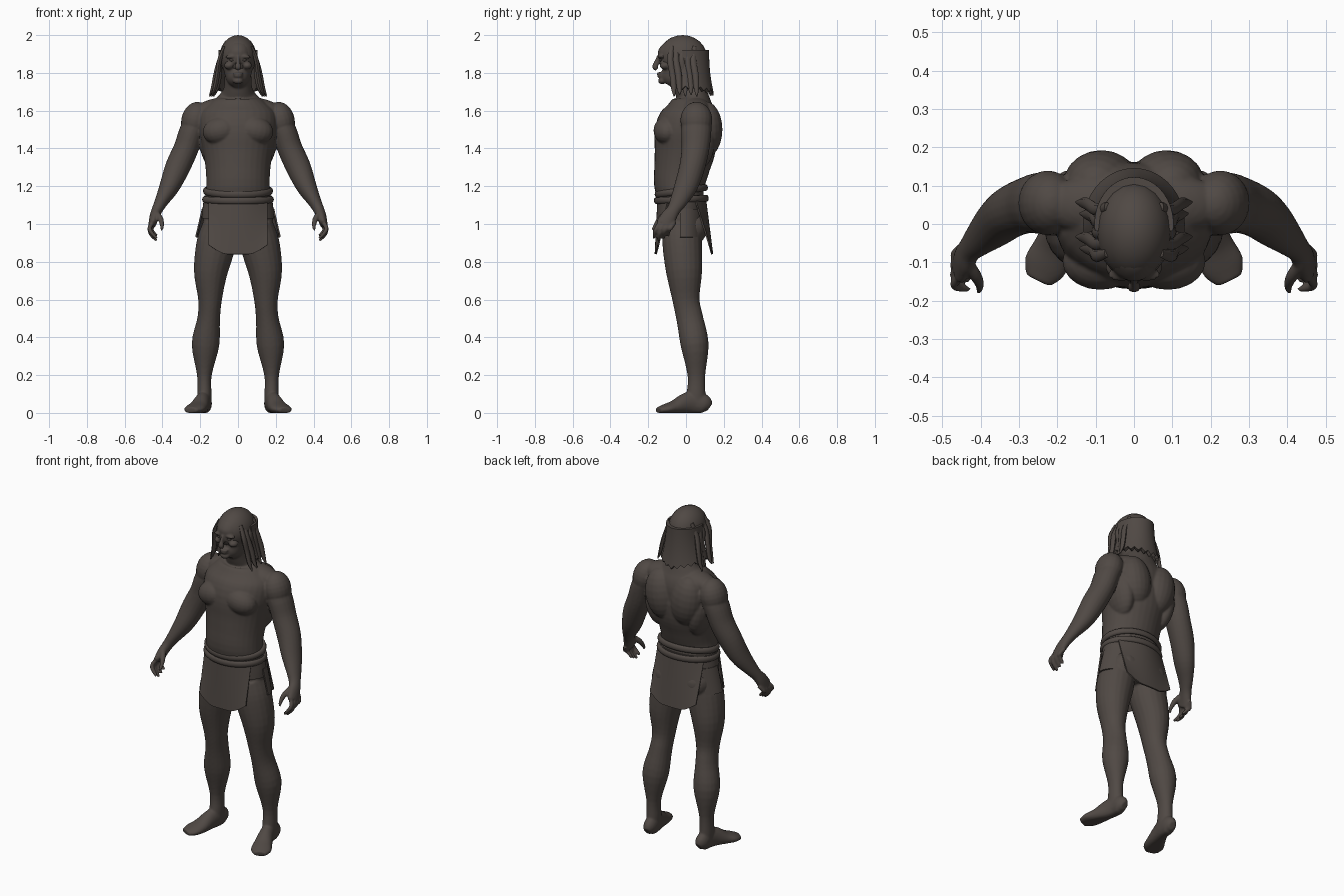
import bpy, bmesh, math
from mathutils import Vector, Matrix

if "Cube" in bpy.data.objects:
    bpy.data.objects.remove(bpy.data.objects["Cube"])

mat = bpy.data.materials.new("dark umber")
mat.use_nodes = True
COLOUR = (0.08, 0.066, 0.058, 1)
mat.diffuse_color = COLOUR
mat.node_tree.nodes["Principled BSDF"].inputs["Base Color"].default_value = COLOUR
X, Y, Z = Vector((1, 0, 0)), Vector((0, 1, 0)), Vector((0, 0, 1))


def spline(rows, steps=4):
    """Catmull-Rom interpolation of rows of numbers."""
    out = []
    for i in range(len(rows) - 1):
        p = [Vector(rows[min(max(i + k, 0), len(rows) - 1)]) for k in (-1, 0, 1, 2)]
        for s in range(steps):
            t = s / steps
            out.append(p[1] + (p[2] - p[0]) * t / 2
                       + (p[0] * 2 - p[1] * 5 + p[2] * 4 - p[3]) * t * t / 2
                       + (p[1] * 3 - p[0] - p[2] * 3 + p[3]) * t ** 3 / 2)
    return out + [Vector(rows[-1])]


def loft(bm, rows, side=1, ref=Y, sides=20):
    """Closed tube through rows of (x, y, z, width, depth)."""
    pts = spline(rows)
    rings = []
    for i, p in enumerate(pts):
        t = (pts[min(i + 1, len(pts) - 1)].xyz - pts[max(i - 1, 0)].xyz) if len(p) == 3 else \
            Vector(pts[min(i + 1, len(pts) - 1)][:3]) - Vector(pts[max(i - 1, 0)][:3])
        t.normalize()
        u = ref.cross(t).normalized()
        v = t.cross(u)
        ring = []
        for k in range(sides):
            a = math.tau * k / sides
            co = Vector(p[:3]) + u * math.cos(a) * p[3] + v * math.sin(a) * p[4]
            ring.append(bm.verts.new((co.x * side, co.y, max(co.z, 0))))
        rings.append(ring)
    for r, q in zip(rings, rings[1:]):
        for k in range(sides):
            j = (k + 1) % sides
            bm.faces.new((r[k], r[j], q[j], q[k]))
    bm.faces.new(rings[0])
    bm.faces.new(rings[-1])


def blob(bm, centre, radii, tilt=0):
    """Ellipsoid; off-centre ones are made on both sides."""
    for s in ((1, -1) if centre[0] else (1,)):
        m = (Matrix.Translation((centre[0] * s, centre[1], centre[2]))
             @ Matrix.Rotation(tilt * s, 4, "Y") @ Matrix.Diagonal((*radii, 1)))
        bmesh.ops.create_uvsphere(bm, u_segments=20, v_segments=12, radius=1, matrix=m)


def finish(bm, name, *mods):
    bmesh.ops.recalc_face_normals(bm, faces=bm.faces)
    me = bpy.data.meshes.new(name)
    bm.to_mesh(me)
    bm.free()
    me.materials.append(mat)
    ob = bpy.data.objects.new(name, me)
    bpy.context.collection.objects.link(ob)
    bpy.ops.object.select_all(action="DESELECT")
    ob.select_set(True)
    bpy.context.view_layer.objects.active = ob
    for kind, props in mods:
        mod = ob.modifiers.new(kind.title(), kind)
        for key, value in props.items():
            setattr(mod, key, value)
        bpy.ops.object.modifier_apply(modifier=mod.name)
    bpy.ops.object.shade_smooth_by_angle(angle=math.radians(50))
    return ob


def sheet(name, fn, nu, nv, thick=0.008):
    """Cloth sheet from a function of u and v in 0..1."""
    bm = bmesh.new()
    g = [[bm.verts.new(fn(i / nu, j / nv)) for i in range(nu + 1)] for j in range(nv + 1)]
    for j in range(nv):
        for i in range(nu):
            bm.faces.new((g[j][i], g[j][i + 1], g[j + 1][i + 1], g[j + 1][i]))
    finish(bm, name, ("SOLIDIFY", {"thickness": thick, "offset": 0}))


# Body: overlapping masses fused into one skin
body = bmesh.new()
loft(body, [(0, -.02, .92, .15, .09), (0, -.02, 1.02, .185, .11), (0, -.02, 1.1, .18, .115),
            (0, -.035, 1.2, .168, .133), (0, -.022, 1.3, .172, .147), (0, -.005, 1.4, .188, .162),
            (0, 0, 1.5, .205, .163), (0, .022, 1.58, .2, .142), (0, .03, 1.64, .15, .112),
            (0, .03, 1.68, .1, .085), (0, .01, 1.72, .075, .075), (0, -.02, 1.81, .07, .075)], sides=32)
# Chest, shoulder blades, shoulders, neck slope, buttocks
blob(body, (.088, -.098, 1.495), (.1, .074, .075), .2)
blob(body, (.085, .105, 1.5), (.098, .088, .15), .15)
blob(body, (.145, .05, 1.42), (.06, .1, .14), .2)
blob(body, (.225, .055, 1.55), (.075, .085, .098), -.25)
blob(body, (.11, .05, 1.615), (.13, .075, .052), .2)
blob(body, (.09, .03, .98), (.09, .085, .09))
# Head and face
loft(body, [(0, -.1, 1.74, .03, .036), (0, -.085, 1.76, .054, .06), (0, -.05, 1.8, .072, .094),
            (0, -.035, 1.85, .082, .115), (0, -.025, 1.9, .084, .124), (0, -.02, 1.95, .07, .1),
            (0, -.02, 1.985, .04, .06)], sides=28)
loft(body, [(0, -.146, 1.885, .008, .01), (0, -.157, 1.855, .01, .013),
            (0, -.163, 1.832, .018, .016), (0, -.152, 1.82, .012, .012)])
blob(body, (.035, -.132, 1.886), (.034, .018, .009), .1)
blob(body, (.048, -.112, 1.838), (.026, .028, .02))
blob(body, (0, -.137, 1.797), (.028, .019, .007))
blob(body, (0, -.134, 1.783), (.025, .02, .007))
blob(body, (0, -.126, 1.758), (.028, .022, .018))
for s in (1, -1):
    # Arm
    loft(body, [(.19, .06, 1.58, .06, .07), (.24, .055, 1.5, .066, .08), (.275, .05, 1.4, .066, .074),
                (.32, .032, 1.3, .066, .068), (.362, 0, 1.2, .054, .062), (.405, -.04, 1.12, .036, .046),
                (.428, -.066, 1.075, .029, .036), (.442, -.09, 1.04, .026, .042),
                (.455, -.118, .995, .02, .045)], s)
    # Fingers and thumb
    for k in range(4):
        y = -.155 + k * .025
        drop = .012 * abs(k - 1)
        loft(body, [(.45, y + .02, 1.01, .012, .012), (.468, y, .98, .012, .012),
                    (.46, y - .01, .945 + drop, .0115, .0115),
                    (.43, y - .015, .912 + drop, .008, .008)], s, sides=10)
    loft(body, [(.435, -.1, 1.06, .016, .016), (.412, -.135, 1.03, .016, .016),
                (.402, -.16, .995, .012, .012), (.405, -.178, .968, .007, .007)], s, sides=10)
    # Leg
    loft(body, [(.1, -.02, 1.0, .085, .1), (.115, -.02, .9, .104, .105), (.144, -.01, .75, .09, .096),
                (.148, 0, .6, .063, .072), (.155, .02, .5, .06, .071), (.172, .046, .36, .073, .074),
                (.178, .055, .2, .039, .047), (.178, .053, .1, .038, .05),
                (.178, .05, .03, .036, .055)], s)
    # Foot
    loft(body, [(.172, .125, .03, .02, .025), (.175, .1, .045, .036, .05), (.178, .05, .055, .038, .062),
                (.19, 0, .05, .042, .056), (.21, -.06, .03, .052, .038), (.232, -.11, .02, .057, .026),
                (.25, -.147, .014, .036, .016)], s, ref=Z)
finish(body, "body", ("REMESH", {"mode": "VOXEL", "voxel_size": .006}),
       ("SMOOTH", {"iterations": 4, "factor": .5}))

# Eyes
eyes = bmesh.new()
blob(eyes, (.032, -.133, 1.868), (.013, .009, .007))
finish(eyes, "eyes")

# Hair: crown, back curtain and side locks
crown = bmesh.new()
blob(crown, (0, -.018, 1.885), (.098, .128, .115))
finish(crown, "hair_crown")


def curtain(u, v):
    a = math.pi * (u * 1.1 - .05)
    jag = .018 * (round(u * 24) % 2) * v
    flare = .03 * v * v
    return ((.093 + flare) * math.cos(a), .0 + (.112 + flare * .8) * math.sin(a),
            1.92 - .24 * v + jag + .03 * v * abs(math.cos(a)))


sheet("hair_back", curtain, 24, 8, .02)
locks = bmesh.new()
for s in (1, -1):
    for k in range(5):
        y = -.075 + k * .03
        out = .012 * math.sin(k * 2.1)
        loft(locks, [(.07, y, 1.94, .008, .012), (.097, y - .008, 1.87, .012, .017),
                     (.108 + out, y + .005, 1.79, .012, .017), (.122 + out, y + .01, 1.72, .011, .014),
                     (.14 + out, y + .012, 1.675 + .01 * (k % 2), .003, .003)], s, sides=8)
finish(locks, "hair_locks")

# Rolled belt around the waist
for name, z, radius, tilt in (("belt_roll", 1.175, .168, .14), ("belt_lower", 1.13, .172, .05)):
    bpy.ops.mesh.primitive_torus_add(major_radius=radius, minor_radius=.014, major_segments=40,
                                     minor_segments=10, location=(0, -.025, z), rotation=(tilt, 0, 0))
    belt = bpy.context.object
    belt.name = name
    belt.scale = (1.02, .78, 1.3)
    belt.data.materials.append(mat)
    bpy.ops.object.shade_smooth()

# Hip wrap
wrap = bmesh.new()
loft(wrap, [(0, -.022, 1.03, .191, .118), (0, -.022, 1.08, .188, .12),
            (0, -.024, 1.15, .178, .124)], sides=40)
finish(wrap, "hip_wrap")


# Loincloth panels, front and back, with clipped lower corners
def panel(top, low, bend):
    def point(u, v):
        x = (u * 2 - 1) * .155
        hem = .84 + max(0, abs(x) - .06) ** 1.5 * 1.7
        curve = bend * (2.2 - 1.5 * v) * x * x
        return (x, top + (low - top) * v - curve, 1.12 + (hem - 1.12) * v)
    return point


sheet("loincloth_front", panel(-.148, -.162, -1), 16, 8)
sheet("loincloth_back", panel(.104, .14, 1), 16, 8)

# Short side flaps
for s, name in ((1, "side_flap_left"), (-1, "side_flap_right")):
    def flap(u, v, s=s):
        a = math.radians(-5 + 65 * u)
        return (s * (.188 + .035 * v) * math.cos(a), -.02 + .122 * math.sin(a), 1.08 - .15 * v)
    sheet(name, flap, 8, 4)
